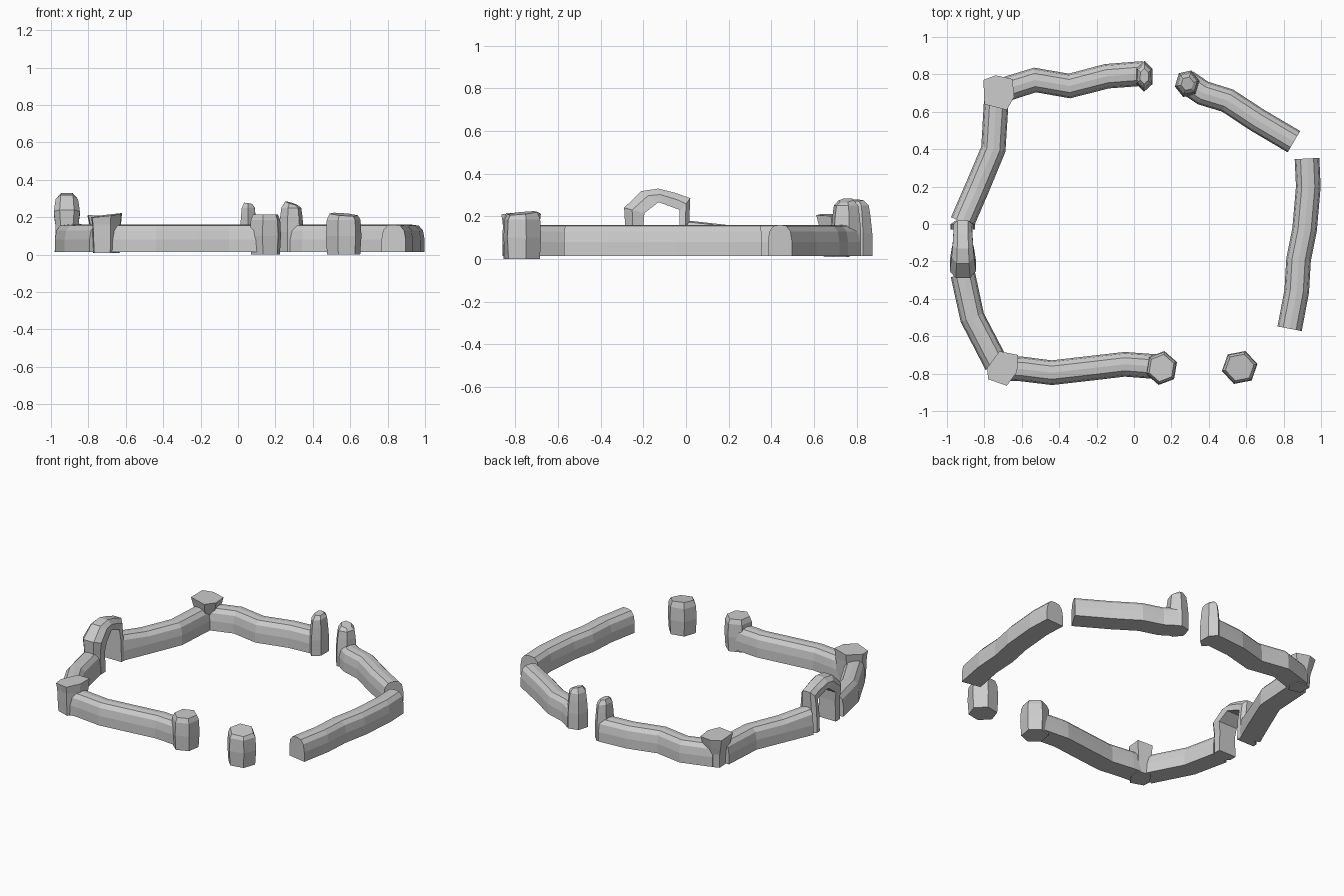
import bpy, bmesh, math
from mathutils import Vector

cube = bpy.data.objects.get("Cube")
if cube:
    bpy.data.objects.remove(cube)

stone = bpy.data.materials.new("grey_stone")
stone.use_nodes = True
GREY = (0.6, 0.6, 0.6, 1)
stone.diffuse_color = GREY
stone.node_tree.nodes["Principled BSDF"].inputs["Base Color"].default_value = GREY


def loft(name, rings):
    """Skin a list of equal-length point rings and cap both ends."""
    bm = bmesh.new()
    loops = [[bm.verts.new(p) for p in ring] for ring in rings]
    n = len(loops[0])
    for a, b in zip(loops, loops[1:]):
        for i in range(n):
            j = (i + 1) % n
            bm.faces.new((a[i], a[j], b[j], b[i]))
    bm.faces.new(loops[0][::-1])
    bm.faces.new(loops[-1])
    bmesh.ops.recalc_face_normals(bm, faces=bm.faces)
    mesh = bpy.data.meshes.new(name)
    bm.to_mesh(mesh)
    bm.free()
    mesh.materials.append(stone)
    obj = bpy.data.objects.new(name, mesh)
    bpy.context.collection.objects.link(obj)
    return obj


# Wall cross-section: side offset and height, mirrored about the middle
HALF = [(0.066, 0.015), (0.066, 0.08), (0.057, 0.13), (0.035, 0.155)]
SECTION = HALF + [(0, 0.16)] + [(-u, z) for u, z in reversed(HALF)]


def wall(name, path, end_rise=0.0):
    pts = [Vector(p) for p in path]
    rings = []
    for i, p in enumerate(pts):
        t = (pts[min(i + 1, len(pts) - 1)] - pts[max(i - 1, 0)]).normalized()
        side = Vector((t.y, -t.x))
        lift = end_rise if i == len(pts) - 1 else 0
        rings.append([(*(p + side * u), z + (lift if z > 0.1 else 0)) for u, z in SECTION])
    return loft(name, rings)


def post(name, outline, levels, tilt=(0, 0)):
    """Stack scaled copies of an outline; tilt slopes the top ring."""
    c = sum((Vector(p) for p in outline), Vector((0, 0))) / len(outline)
    rings = []
    for k, (z, s) in enumerate(levels):
        ring = []
        for p in outline:
            d = (Vector(p) - c) * s
            slope = d.dot(Vector(tilt)) if k == len(levels) - 1 else 0
            ring.append((c.x + d.x, c.y + d.y, z + slope))
        rings.append(ring)
    return loft(name, rings)


def ngon(x, y, rx, ry, turn=0.0, n=6):
    angles = [turn + math.tau * i / n for i in range(n)]
    return [(x + rx * math.cos(a), y + ry * math.sin(a)) for a in angles]


# Walls
wall("front_wall", [(-0.7, -0.77), (-0.6, -0.775), (-0.44, -0.795), (-0.22, -0.77),
                    (-0.05, -0.75), (0.15, -0.765)])
wall("left_side_wall", [(0.925, 0.35), (0.932, 0.2), (0.912, -0.03), (0.88, -0.19),
                        (0.87, -0.36), (0.832, -0.56)])
wall("back_left_wall", [(0.28, 0.76), (0.37, 0.7), (0.5, 0.66), (0.66, 0.555), (0.855, 0.44)])
wall("back_right_wall", [(-0.72, 0.71), (-0.53, 0.77), (-0.345, 0.738), (-0.145, 0.79),
                         (0.05, 0.805)])
wall("right_rear_wall", [(-0.735, 0.68), (-0.752, 0.4), (-0.84, 0.19), (-0.918, 0.01)], 0.02)
wall("right_front_wall", [(-0.735, -0.75), (-0.865, -0.5), (-0.915, -0.27)])

# Arch over the opening: outer y z, inner y z, half width
ARCH = [(-0.28, 0.015, -0.2, 0.015, 0.065), (-0.285, 0.15, -0.2, 0.15, 0.06),
        (-0.29, 0.24, -0.195, 0.215, 0.07), (-0.21, 0.318, -0.13, 0.265, 0.06),
        (-0.13, 0.33, -0.11, 0.26, 0.055), (-0.05, 0.31, -0.03, 0.23, 0.05),
        (0.02, 0.285, -0.03, 0.22, 0.05), (0.015, 0.17, -0.03, 0.16, 0.06),
        (0.02, 0.015, -0.03, 0.015, 0.065)]
arch_rings = []
for yo, zo, yi, zi, w in ARCH:
    outer, inner = Vector((yo, zo)), Vector((yi, zi))
    corners = [(-w, inner), (-w, inner.lerp(outer, 0.6)), (-0.55 * w, outer),
               (0.55 * w, outer), (w, inner.lerp(outer, 0.6)), (w, inner)]
    arch_rings.append([(-0.915 + u, p.x, p.y) for u, p in corners])
loft("arch", arch_rings)

# Corner posts
post("front_corner_post",
     [(-0.785, -0.77), (-0.72, -0.68), (-0.62, -0.7), (-0.625, -0.79), (-0.68, -0.865), (-0.78, -0.83)],
     [(0.01, 0.85), (0.09, 0.9), (0.16, 0.93), (0.21, 1)], (0.12, 0.04))
post("back_corner_post",
     [(-0.805, 0.77), (-0.74, 0.795), (-0.65, 0.775), (-0.64, 0.68), (-0.68, 0.61), (-0.8, 0.64)],
     [(0.01, 0.65), (0.1, 0.7), (0.15, 0.85), (0.205, 1)], (-0.06, -0.03))

# Gate posts at the front
PILLAR = [(0, 0.93), (0.1, 1), (0.185, 0.95), (0.215, 0.8)]
post("front_gate_post", ngon(0.147, -0.77, 0.088, 0.092, 0.35), PILLAR)
post("free_gate_post", ngon(0.565, -0.767, 0.097, 0.093, 0.2), PILLAR, (-0.08, 0.1))

# Tall thin gate posts at the back
BLADE = [(0.015, 1), (0.12, 1), (0.2, 0.9), (0.25, 0.8), (0.275, 0.5)]
post("back_right_gate_post", ngon(0.055, 0.79, 0.05, 0.083, 0.5), BLADE, (-0.15, 0))
post("back_left_gate_post", ngon(0.285, 0.75, 0.068, 0.075, 0.2), BLADE, (-0.3, 0.1))
